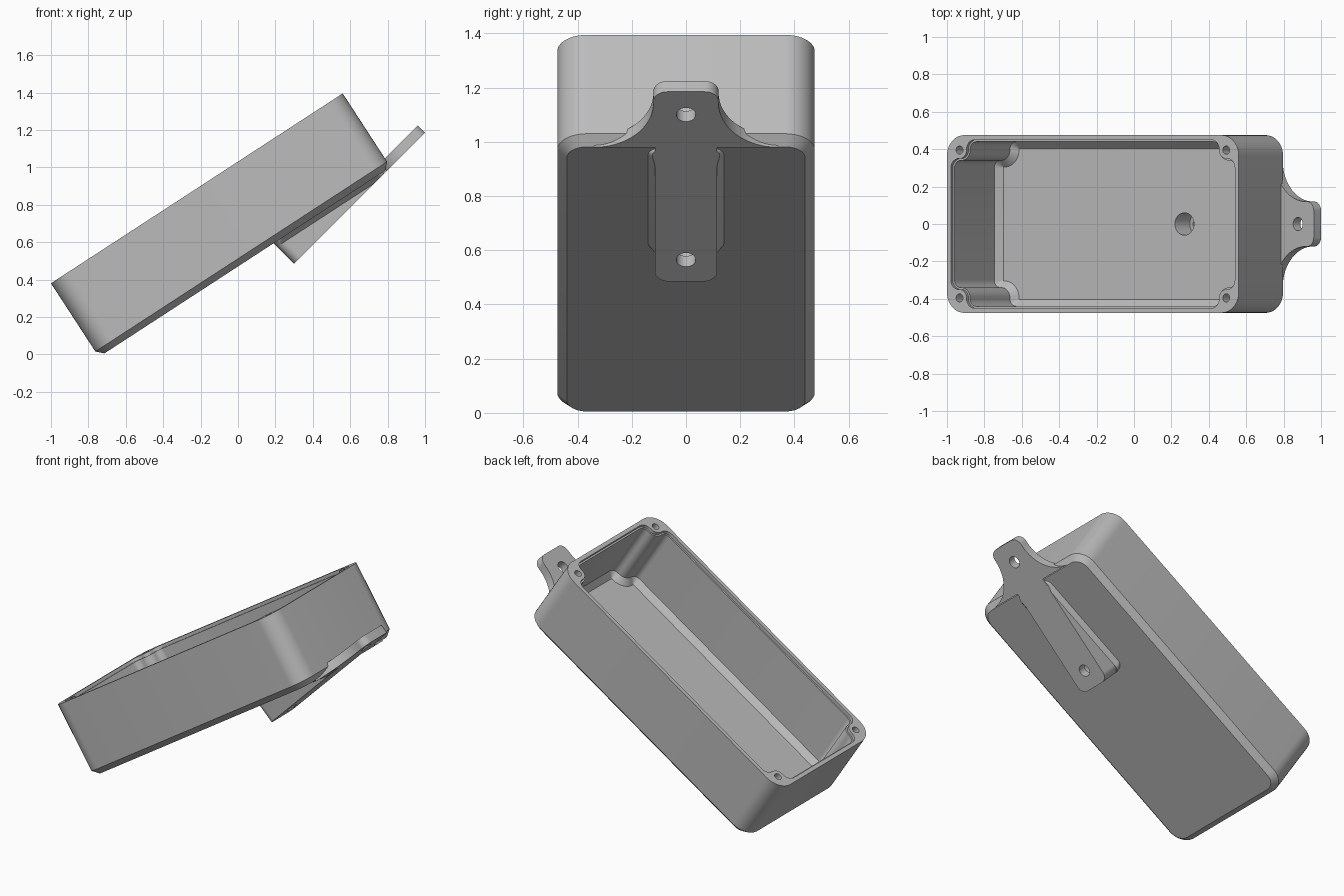
import bpy, bmesh
from math import sin, cos, pi, radians, sqrt, asin
from mathutils import Matrix, Vector

cube = bpy.data.objects.get("Cube")
if cube:
    bpy.data.objects.remove(cube, do_unlink=True)

GREY = (0.5, 0.5, 0.5, 1)
mat = bpy.data.materials.new("plain grey")
mat.use_nodes = True
mat.diffuse_color = GREY
mat.node_tree.nodes["Principled BSDF"].inputs["Base Color"].default_value = GREY


def frame(degrees, x, z):
    """Matrix tilted about y, with its origin at (x, 0, z)."""
    return Matrix.Translation((x, 0, z)) @ Matrix.Rotation(-radians(degrees), 4, 'Y')


TRAY = frame(33.05, -1, 0.38)        # u along the rim, z = 0 on the rim
BRACKET = frame(45, 0.3, 0.485)      # z = 0 on the mounting face
LENGTH, HALF, DEPTH = 1.861, 0.475, 0.47


def arc(cx, cy, r, a0, a1, n=10):
    return [(cx + r * cos(a0 + (a1 - a0) * i / n), cy + r * sin(a0 + (a1 - a0) * i / n))
            for i in range(n + 1)]


def round_rect(x0, x1, half, r):
    """Counter-clockwise rounded rectangle, centred on y = 0."""
    pts = []
    for k, (x, y) in enumerate([(x1 - r, half - r), (x0 + r, half - r),
                                (x0 + r, r - half), (x1 - r, r - half)]):
        pts += arc(x, y, r, k * pi / 2, (k + 1) * pi / 2)
    return pts


def cavity_outline(d):
    """Opening that swerves round the four screw bosses, shrunk by d."""
    boss, fillet, c = 0.045, 0.05, 0.08
    near = 0.025 + fillet
    far = c + sqrt((boss + fillet) ** 2 - (near - c) ** 2)
    t = asin((c - near) / (boss + fillet))
    corner = arc(near, far, fillet - d, pi, 1.5 * pi + t, 6)
    corner += arc(c, c, boss + d, pi / 2 + t, -t, 10)
    corner += arc(far, near, fillet - d, pi - t, 1.5 * pi, 6)
    low = [(a, b - HALF) for a, b in corner]
    right = [(LENGTH - a, b) for a, b in reversed(low)]
    return low + right + [(a, -b) for a, b in reversed(right)] + [(a, -b) for a, b in reversed(low)]


def loft(name, loops, matrix, clip=None):
    """Skin (outline, height) loops; clip keeps what lies behind a plane."""
    bm = bmesh.new()
    rings = [[bm.verts.new((x, y, z)) for x, y in pts] for pts, z in loops]
    for a, b in zip(rings, rings[1:]):
        for i in range(len(a)):
            j = (i + 1) % len(a)
            bm.faces.new((a[i], a[j], b[j], b[i]))
    bm.faces.new(rings[0][::-1])
    bm.faces.new(rings[-1])
    bm.transform(matrix)
    if clip:
        bmesh.ops.bisect_plane(bm, geom=bm.verts[:] + bm.edges[:] + bm.faces[:],
                               plane_co=clip[0], plane_no=clip[1], clear_outer=True)
        bmesh.ops.holes_fill(bm, edges=[e for e in bm.edges if e.is_boundary])
    bmesh.ops.recalc_face_normals(bm, faces=bm.faces)
    mesh = bpy.data.meshes.new(name)
    bm.to_mesh(mesh)
    bm.free()
    mesh.materials.append(mat)
    obj = bpy.data.objects.new(name, mesh)
    bpy.context.collection.objects.link(obj)
    return obj


def drill(name, x, y, r, z0, z1, matrix):
    circle = arc(x, y, r, 0, 2 * pi, 32)[:-1]
    return loft(name, [(circle, z0), (circle, z1)], matrix)


def cut(obj, cutters):
    bpy.context.view_layer.objects.active = obj
    for c in cutters:
        mod = obj.modifiers.new("cut", 'BOOLEAN')
        mod.operation, mod.solver, mod.object = 'DIFFERENCE', 'EXACT', c
        bpy.ops.object.modifier_apply(modifier=mod.name)


# Tray: rounded outer block with a chamfered underside
outer = round_rect(0, LENGTH, HALF, 0.11)
under = round_rect(0.035, LENGTH - 0.035, HALF - 0.035, 0.075)
tray = loft("tray", [(under, -DEPTH), (outer, -DEPTH + 0.035), (outer, 0)], TRAY)

# Cavity with a small lip step and a chamfered floor
cavity = loft("cavity_cutter", [(cavity_outline(d), z) for d, z in
              [(0.045, -0.445), (0.01, -0.41), (0.01, -0.02), (0, -0.02), (0, 0.02)]], TRAY)
screw_holes = [drill("screw_hole_cutter", x, y, 0.022, -0.2, 0.02, TRAY)
               for x in (0.08, LENGTH - 0.08) for y in (-0.395, 0.395)]

# Mounting wedge, running up into the tray floor
floor = (TRAY @ Vector((0, 0, -0.458)), TRAY.to_3x3() @ Vector((0, 0, 1)))
pad = round_rect(0, 0.85, 0.115, 0.05)
wedge = loft("mounting_wedge", [(pad, 0), (pad, 0.3)], BRACKET, floor)

# Flared skirt where the wedge meets the underside
face = (BRACKET @ Vector((0, 0, 0.0005)), BRACKET.to_3x3() @ Vector((0, 0, -1)))
wide = round_rect(1.125, 1.82, 0.14, 0.05)
slim = round_rect(1.125, 1.82, 0.115, 0.03)
skirt = loft("wedge_skirt", [(slim, -0.495), (wide, -DEPTH), (wide, -0.458)], TRAY, face)

# Upper mounting tab with concave flares
side = arc(0.34, 0.93, 0.22, 1.5 * pi, pi, 16)
side = [(0.93 + (y - 0.93) * 1.045, x) for x, y in side] + arc(0.94, 0.07, 0.05, pi / 2, 0)
profile = [(s, -y) for s, y in side] + [(s, y) for s, y in reversed(side)]
tab = loft("mounting_tab", [(profile, 0), (profile, 0.055)], BRACKET)

# Bolt holes through the bracket, the lower one counterbored from inside
upper_bolt = drill("upper_bolt_cutter", 0.87, 0, 0.036, -0.05, 0.12, BRACKET)
lower_bolt = drill("lower_bolt_cutter", 0.113, 0, 0.036, -0.05, 0.1, BRACKET)
counterbore = drill("counterbore_cutter", 0.113, 0, 0.06, 0.055, 0.24, BRACKET)

cut(tray, [cavity, counterbore] + screw_holes)
cut(wedge, [lower_bolt, counterbore])
cut(skirt, [lower_bolt, counterbore])
cut(tab, [upper_bolt])
for helper in [cavity, upper_bolt, lower_bolt, counterbore] + screw_holes:
    bpy.data.objects.remove(helper, do_unlink=True)

# Smooth the rounded parts, keep the creases sharp
for obj in (tray, wedge, skirt, tab):
    bpy.ops.object.select_all(action='DESELECT')
    obj.select_set(True)
    bpy.context.view_layer.objects.active = obj
    bpy.ops.object.shade_smooth_by_angle(angle=radians(30))
